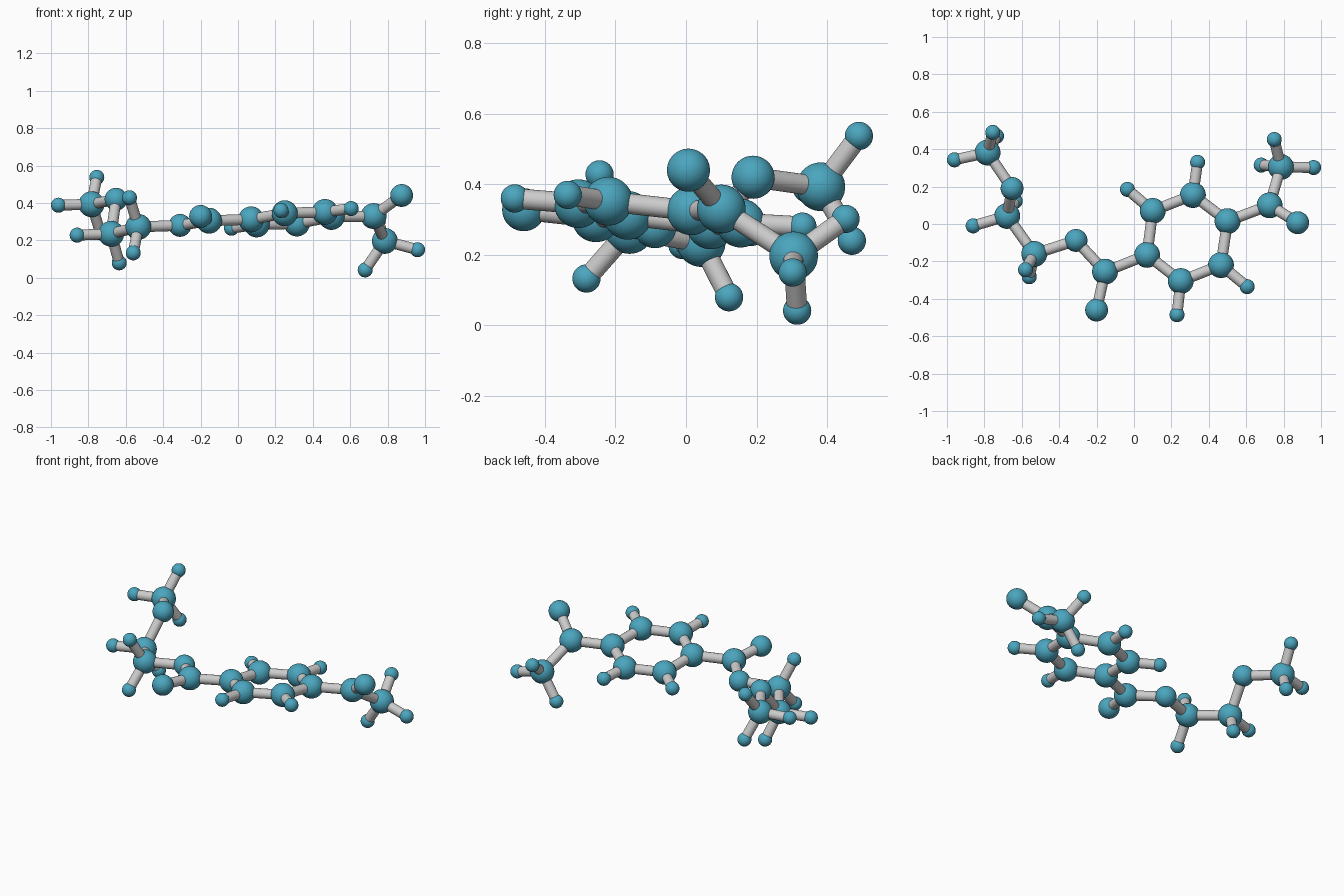
import bpy
from mathutils import Vector

if "Cube" in bpy.data.objects:
    bpy.data.objects.remove(bpy.data.objects["Cube"])

teal = bpy.data.materials.new("teal")
teal.diffuse_color = (0.07, 0.38, 0.52, 1)
teal.use_nodes = True
teal.node_tree.nodes["Principled BSDF"].inputs["Base Color"].default_value = teal.diffuse_color

# Ball radius and label for each kind of atom
KINDS = {"C": (0.069, "large_ball"), "O": (0.061, "medium_ball"), "H": (0.040, "small_ball")}
BOND_RADIUS = 0.029
atoms = []


def finish(name, material=None):
    ob = bpy.context.object
    ob.name = name
    if material:
        ob.data.materials.append(material)
    bpy.ops.object.shade_smooth_by_angle()
    return ob


def bond(a, b):
    p, q = atoms[a], atoms[b]
    d = q - p
    bpy.ops.mesh.primitive_cylinder_add(vertices=24, radius=BOND_RADIUS,
                                        depth=d.length, location=(p + q) / 2,
                                        rotation=d.to_track_quat('Z', 'Y').to_euler())
    finish("bond_rod")


def atom(kind, x, y, z, parent=None):
    """Add a ball, joined by a rod to its parent ball; returns its index."""
    radius, name = KINDS[kind]
    bpy.ops.mesh.primitive_ico_sphere_add(subdivisions=4, radius=radius, location=(x, y, z))
    finish(name, teal)
    atoms.append(Vector((x, y, z)))
    i = len(atoms) - 1
    if parent is not None:
        bond(parent, i)
    return i


# Six-sided ring
r1 = atom("C", 0.10, 0.07, 0.285)
r2 = atom("C", 0.315, 0.155, 0.29, r1)
r3 = atom("C", 0.50, 0.015, 0.325, r2)
r4 = atom("C", 0.465, -0.22, 0.352, r3)
r5 = atom("C", 0.25, -0.305, 0.345, r4)
r6 = atom("C", 0.07, -0.165, 0.312, r5)
bond(r6, r1)
atom("H", -0.035, 0.185, 0.265, r1)
atom("H", 0.34, 0.33, 0.28, r2)
atom("H", 0.605, -0.335, 0.37, r4)
atom("H", 0.23, -0.485, 0.36, r5)

# Short branch on the right
a = atom("C", 0.725, 0.10, 0.33, r3)
atom("O", 0.875, 0.007, 0.44, a)
m = atom("C", 0.785, 0.305, 0.197, a)
atom("H", 0.75, 0.452, 0.302, m)
atom("H", 0.96, 0.302, 0.15, m)
atom("H", 0.68, 0.315, 0.042, m)

# Long chain on the left
e = atom("C", -0.155, -0.255, 0.305, r6)
atom("O", -0.20, -0.46, 0.328, e)
o1 = atom("O", -0.31, -0.088, 0.28, e)
c1 = atom("C", -0.533, -0.16, 0.272, o1)
atom("H", -0.58, -0.245, 0.428, c1)
atom("H", -0.56, -0.282, 0.133, c1)
c2 = atom("C", -0.678, 0.043, 0.235, c1)
atom("H", -0.86, -0.01, 0.228, c2)
atom("H", -0.635, 0.122, 0.08, c2)
o2 = atom("O", -0.652, 0.19, 0.42, c2)
c3 = atom("C", -0.783, 0.382, 0.393, o2)
atom("H", -0.96, 0.343, 0.388, c3)
atom("H", -0.755, 0.49, 0.537, c3)
atom("H", -0.735, 0.47, 0.24, c3)
